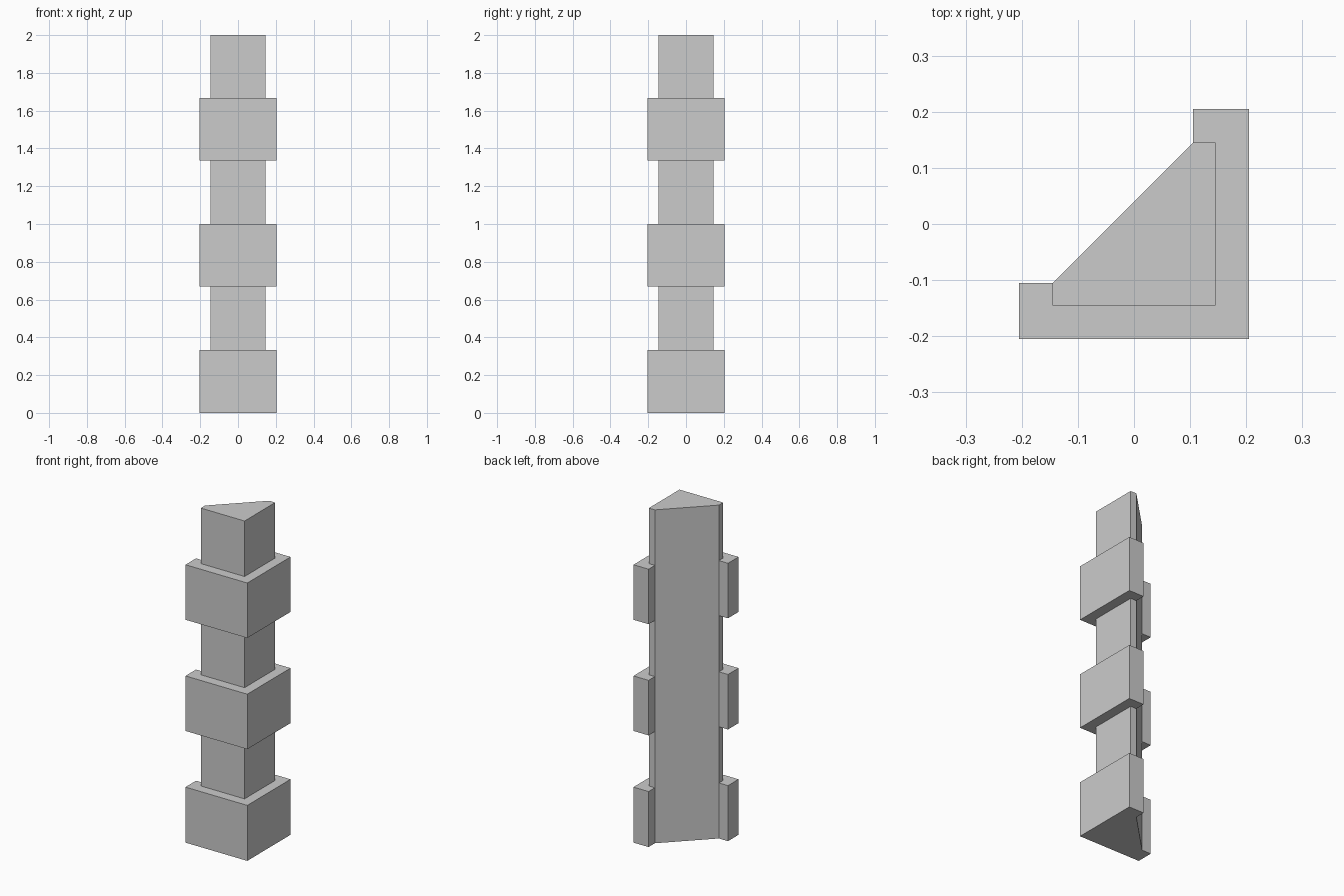
import bpy, bmesh

if "Cube" in bpy.data.objects:
    bpy.data.objects.remove(bpy.data.objects["Cube"])

A, B, C = 0.205, 0.145, 0.105   # block half-width, shaft half-width, cut corner

# Plan outlines, counter-clockwise, sharing the diagonal back face
SHAFT = [(-B, -B), (B, -B), (B, B), (C, B), (-B, -C)]
BLOCK = [(-A, -A), (A, -A), (A, A), (C, A), (C, B), (-B, -C), (-A, -C)]
# L-shaped ledge exposed where a block meets the shaft
LEDGE = [(-A, -A), (A, -A), (A, A), (C, A), (C, B),
         (B, B), (B, -B), (-B, -B), (-B, -C), (-A, -C)]
LEVELS = [0, 0.333, 0.67, 1.0, 1.337, 1.667, 2.0]

bm = bmesh.new()


def cap(outline, z, up):
    pts = outline if up else outline[::-1]
    bm.faces.new([bm.verts.new((x, y, z)) for x, y in pts])


def walls(outline, z0, z1):
    for (x0, y0), (x1, y1) in zip(outline, outline[1:] + outline[:1]):
        bm.faces.new([bm.verts.new(p) for p in
                      ((x0, y0, z0), (x1, y1, z0), (x1, y1, z1), (x0, y0, z1))])


# Alternating wide blocks and narrow shaft sections
for i, (z0, z1) in enumerate(zip(LEVELS, LEVELS[1:])):
    walls(SHAFT if i % 2 else BLOCK, z0, z1)

# Ledges between sections, then closed ends
for i, z in enumerate(LEVELS[1:-1]):
    cap(LEDGE, z, i % 2 == 0)
cap(BLOCK, 0, False)
cap(SHAFT, 2.0, True)

bmesh.ops.remove_doubles(bm, verts=bm.verts, dist=1e-5)
mesh = bpy.data.meshes.new("corner_quoin_column")
bm.to_mesh(mesh)
bm.free()
bpy.context.collection.objects.link(bpy.data.objects.new("corner_quoin_column", mesh))
